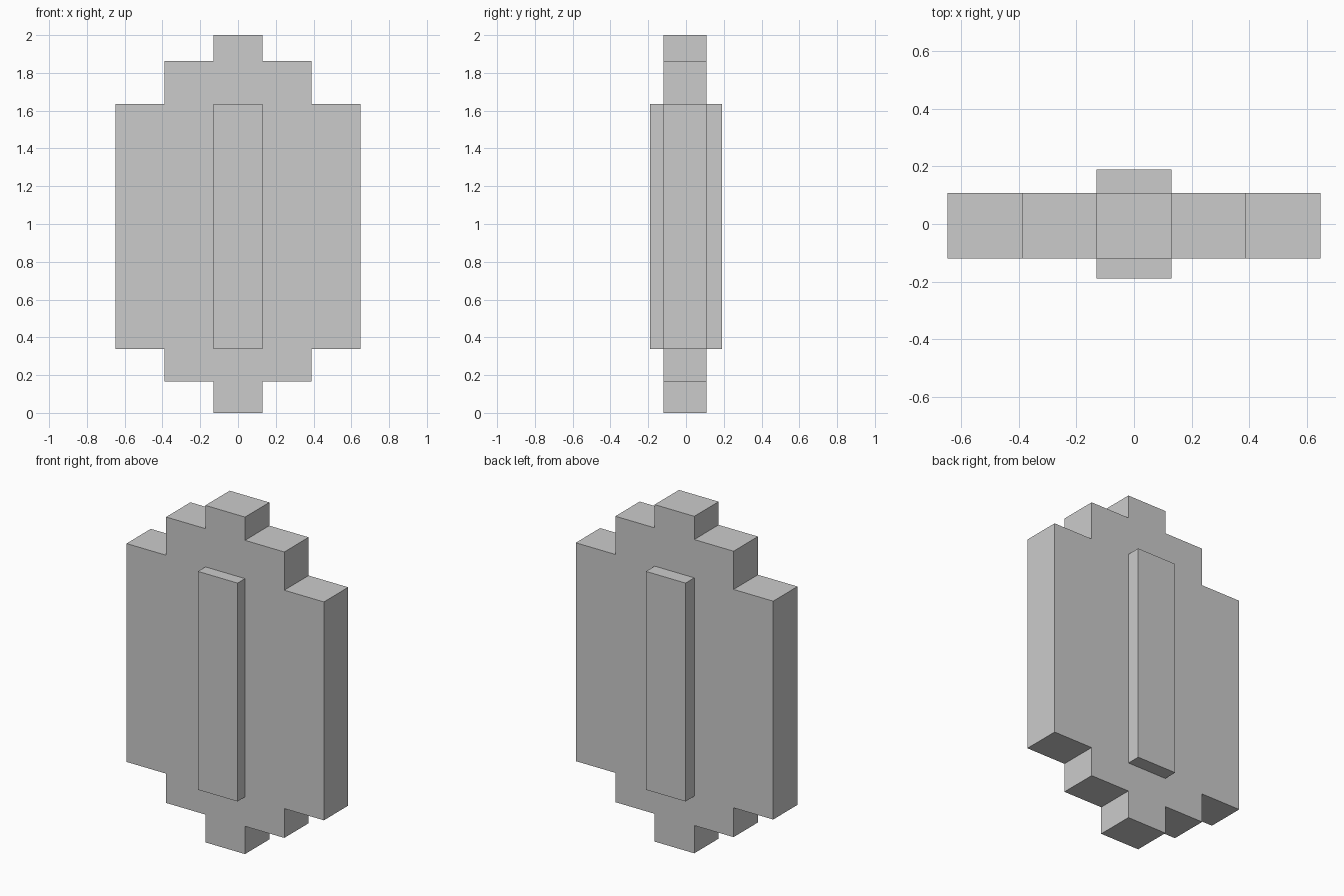
import bpy
import bmesh

cube = bpy.data.objects.get("Cube")
if cube:
    bpy.data.objects.remove(cube, do_unlink=True)

# One plain grey for everything
grey = bpy.data.materials.new("plain_grey")
colour = (0.6, 0.6, 0.6, 1)
grey.diffuse_color = colour
grey.use_nodes = True
for node in grey.node_tree.nodes:
    if node.type == "BSDF_PRINCIPLED":
        node.inputs["Base Color"].default_value = colour


def extruded(name, outline, front, back):
    """Extrude an (x, z) outline from y = front to y = back."""
    bm = bmesh.new()
    face = bm.faces.new([bm.verts.new((x, front, z)) for x, z in outline])
    result = bmesh.ops.extrude_face_region(bm, geom=[face])
    moved = [v for v in result["geom"] if isinstance(v, bmesh.types.BMVert)]
    bmesh.ops.translate(bm, verts=moved, vec=(0, back - front, 0))
    bmesh.ops.recalc_face_normals(bm, faces=bm.faces)
    mesh = bpy.data.meshes.new(name)
    bm.to_mesh(mesh)
    bm.free()
    mesh.materials.append(grey)
    obj = bpy.data.objects.new(name, mesh)
    bpy.context.collection.objects.link(obj)
    return obj


# Stepped plate: half outline from bottom to top, mirrored across the middle
half = [(0.13, 0), (0.13, 0.165), (0.388, 0.165), (0.388, 0.339),
        (0.648, 0.339), (0.648, 1.635), (0.388, 1.635), (0.388, 1.862),
        (0.13, 1.862), (0.13, 2)]
outline = half + [(-x, z) for x, z in reversed(half)]
extruded("stepped_plate", outline, -0.12, 0.108)

# Raised strips on the front and back faces
strip = [(-0.13, 0.339), (0.13, 0.339), (0.13, 1.635), (-0.13, 1.635)]
extruded("front_strip", strip, -0.19, -0.12)
extruded("back_strip", strip, 0.108, 0.19)
